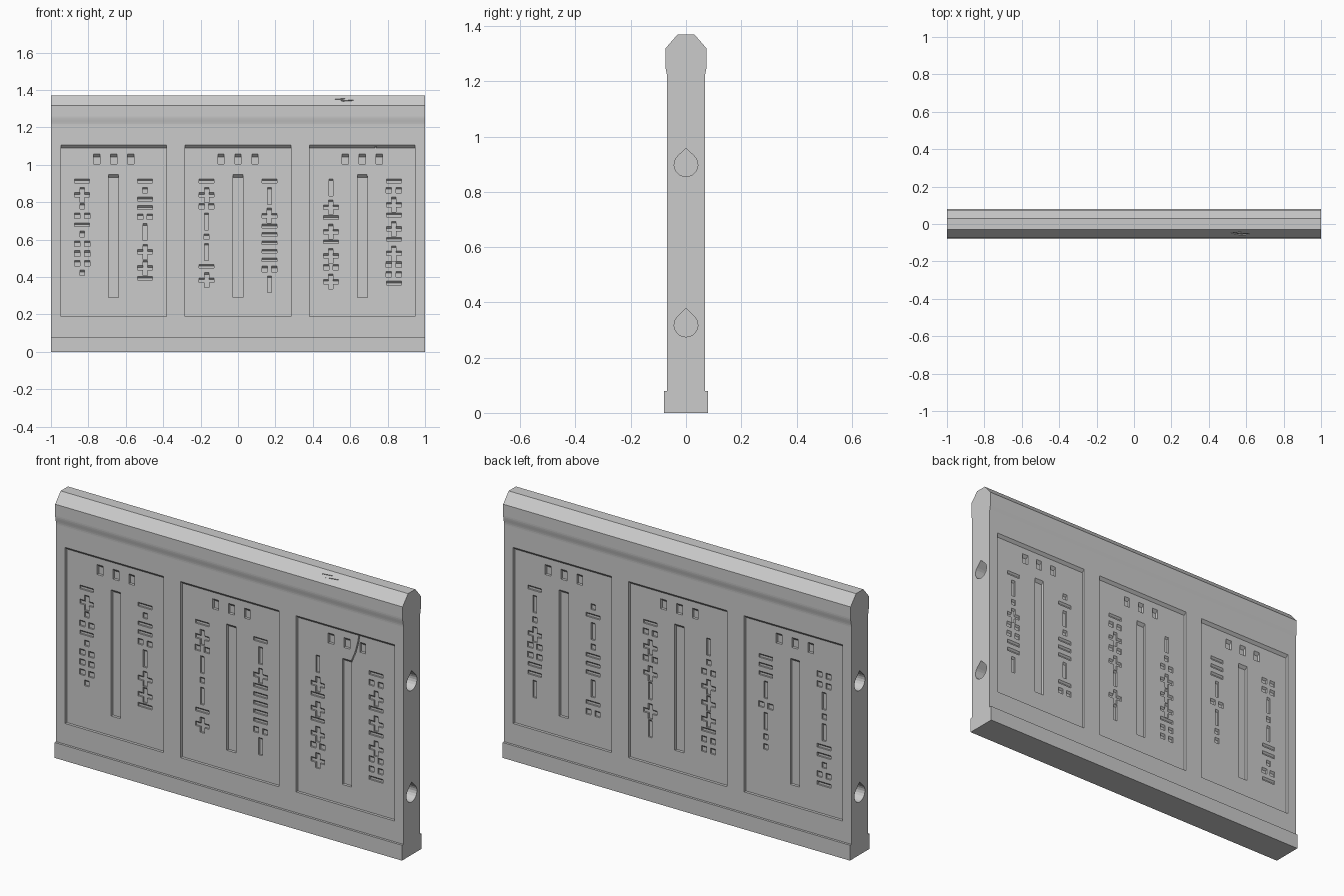
import bpy, bmesh, math
from mathutils import Matrix

old = bpy.data.objects.get("Cube")
if old:
    bpy.data.objects.remove(old, do_unlink=True)

grey = bpy.data.materials.new("stone_grey")
grey.use_nodes = True
COLOR = (0.6, 0.6, 0.6, 1)
grey.diffuse_color = COLOR
grey.node_tree.nodes["Principled BSDF"].inputs["Base Color"].default_value = COLOR

WALL = 0.068      # half thickness of the slab
RECESS = 0.014    # depth of the large panels
FLOOR = WALL - RECESS
SIDES = (Matrix.Identity(4), Matrix.Rotation(math.pi, 4, "Z"))


def make_object(name, bm):
    bmesh.ops.recalc_face_normals(bm, faces=bm.faces)
    mesh = bpy.data.meshes.new(name)
    bm.to_mesh(mesh)
    bm.free()
    mesh.materials.append(grey)
    obj = bpy.data.objects.new(name, mesh)
    bpy.context.collection.objects.link(obj)
    return obj


def loft(bm, ring_a, ring_b):
    """Closed prism between two matching rings of points."""
    a = [bm.verts.new(p) for p in ring_a]
    b = [bm.verts.new(p) for p in ring_b]
    n = len(a)
    bm.faces.new(a)
    bm.faces.new(b[::-1])
    for i in range(n):
        bm.faces.new((a[i], b[i], b[(i + 1) % n], a[(i + 1) % n]))


def pocket(bm, pts, face, depth, turn, extra=0.006, slope=True):
    """Cutter for the front at y = -face; its upper edges slope down inwards."""
    mid = (max(p[1] for p in pts) + min(p[1] for p in pts)) / 2

    def ring(d):
        return [turn @ Matrix.Translation((x, d - face, z - (d if slope and z > mid else 0))).translation
                for x, z in pts]
    loft(bm, ring(-extra), ring(depth))


def rect(x, top, w, h):
    return [(x - w / 2, top - h), (x + w / 2, top - h), (x + w / 2, top), (x - w / 2, top)]


def cross(x, top, a=0.04, b=0.012):
    quarter = [(a, -b), (a, b), (b, b), (b, a), (-b, a), (-b, b),
               (-a, b), (-a, -b), (-b, -b), (-b, -a), (b, -a), (b, -b)]
    return [(x + px, top - a + pz) for px, pz in quarter]


def carve(target, bm, name):
    cutter = make_object(name, bm)
    mod = target.modifiers.new(name, "BOOLEAN")
    mod.operation = "DIFFERENCE"
    mod.solver = "EXACT"
    mod.object = cutter
    bpy.ops.object.select_all(action="DESELECT")
    bpy.context.view_layer.objects.active = target
    target.select_set(True)
    bpy.ops.object.modifier_apply(modifier=mod.name)
    bpy.data.objects.remove(cutter, do_unlink=True)


# Slab with plinth, coved neck and bevelled coping
half = [(0.08, 0), (0.08, 0.08), (WALL, 0.08)]
for i in range(7):
    t = i / 6
    half.append((WALL + 0.0035 * (1 - math.cos(math.pi * t)), 1.21 + 0.05 * t))
half += [(0.075, 1.318), (0.03, 1.37)]
outline = half + [(-y, z) for y, z in reversed(half)]
bm = bmesh.new()
loft(bm, [(-1, y, z) for y, z in outline], [(1, y, z) for y, z in outline])
wall = make_object("wall_panel", bm)

# Three large recesses on each side
PANELS = (-0.665, 0, 0.665)
bm = bmesh.new()
for turn in SIDES:
    for x in PANELS:
        pocket(bm, rect(x, 1.105, 0.565, 0.917), WALL, RECESS, turn)
carve(wall, bm, "panel_cutter")

# Slots, small windows and columns of marks: bar, dot, pair, upright, cross
ADVANCE = {"-": 0.045, ".": 0.052, ":": 0.052, "|": 0.111, "+": 0.085}
FRONT = (("-+.:-.:::.", "-.--:|++-"),
         ("-+:|.|-+", "-|+-----:|"),
         ("|+-+-+:+", "-:+-+-+::-"))
BACK = (("-|.+::--|", ".-|.---|-:"),
        ("-:+:+|+|", "|.:+++-::"),
        ("---|:|..", "::|.|--.:-"))


def mark_shapes(mark, x, z):
    if mark == "-":
        return [rect(x, z, 0.08, 0.02)]
    if mark == ".":
        return [rect(x, z, 0.026, 0.03)]
    if mark == ":":
        return [rect(x + s * 0.026, z, 0.03, 0.03) for s in (-1, 1)]
    if mark == "|":
        return [rect(x, z, 0.022, 0.09)]
    return [cross(x, z)]


bm = bmesh.new()
for turn, columns in zip(SIDES, (FRONT, BACK)):
    for x, pair in zip(PANELS, columns):
        pocket(bm, rect(x, 0.947, 0.054, 0.657), FLOOR, 0.014, turn)
        for dx in (-0.091, 0, 0.091):
            pocket(bm, rect(x + dx, 1.057, 0.034, 0.052), FLOOR, 0.014, turn)
        for dx, marks in zip((-0.168, 0.168), pair):
            z = 0.924
            for mark in marks:
                for shape in mark_shapes(mark, x + dx, z):
                    pocket(bm, shape, FLOOR, 0.009, turn)
                z -= ADVANCE[mark]
carve(wall, bm, "mark_cutter")

# Teardrop sockets in both ends
bm = bmesh.new()
for side in (-1, 1):
    for z in (0.318, 0.898):
        drop = [(0, z + 0.06)]
        for i in range(17):
            a = math.radians(45 - 270 * i / 16)
            drop.append((0.043 * math.cos(a), z + 0.043 * math.sin(a)))
        loft(bm, [(side * 0.93, y, h) for y, h in drop], [(side * 1.02, y, h) for y, h in drop])
carve(wall, bm, "socket_cutter")

# Hairline crack in one front panel
crack = [(0.737, 1.1), (0.731, 1.06), (0.715, 1.0), (0.69, 0.94)]
strip = [(x - 0.003, z) for x, z in crack] + [(x + 0.003, z) for x, z in reversed(crack)]
bm = bmesh.new()
pocket(bm, strip, FLOOR, 0.006, SIDES[0], slope=False)
carve(wall, bm, "crack_cutter")

# Chipped scratch on the front bevel of the coping
bm = bmesh.new()
chip = [(0.515, 1.352), (0.545, 1.34), (0.575, 1.336), (0.615, 1.34), (0.618, 1.347),
        (0.585, 1.345), (0.56, 1.343), (0.55, 1.347), (0.58, 1.355), (0.545, 1.353)]
tilt = 0.045 / 0.052


def chip_ring(offset):
    return [(x, -0.075 + (z - 1.318) * tilt + offset, z - offset) for x, z in chip]


loft(bm, chip_ring(-0.01), chip_ring(0.004))
carve(wall, bm, "chip_cutter")
